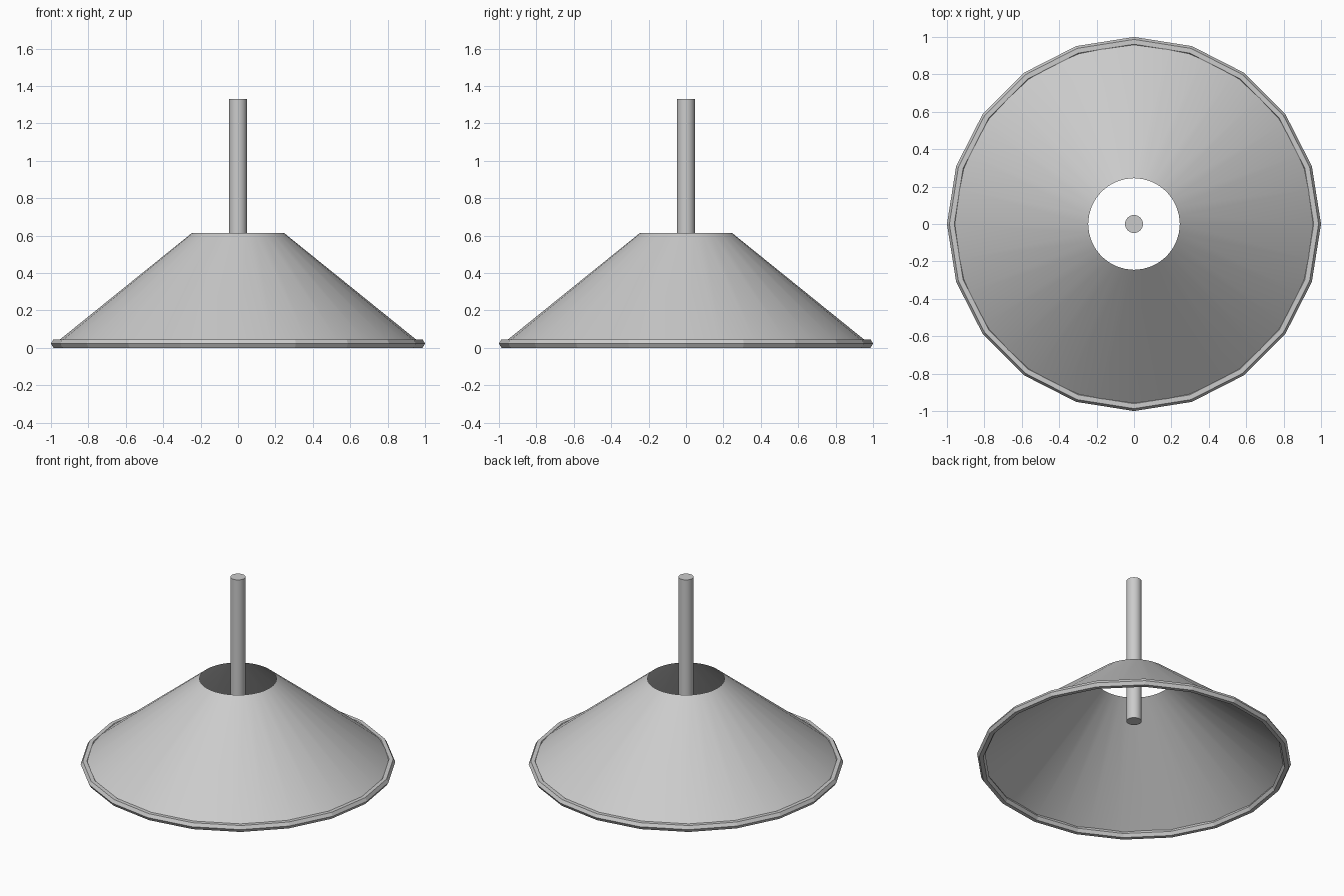
import bpy
from math import cos, sin, pi

cube = bpy.data.objects.get("Cube")
if cube:
    bpy.data.objects.remove(cube, do_unlink=True)

grey = bpy.data.materials.new("plain grey")
grey.use_nodes = True
colour = (0.6, 0.6, 0.6, 1)
grey.diffuse_color = colour
grey.node_tree.nodes["Principled BSDF"].inputs["Base Color"].default_value = colour


def revolve(name, profile, sides, closed=False, caps=False, smooth=True):
    """Spin a (radius, height) profile about the z axis."""
    verts = [(r * cos(2 * pi * i / sides), r * sin(2 * pi * i / sides), z)
             for r, z in profile for i in range(sides)]
    rings = len(profile)
    faces = []
    for k in range(rings if closed else rings - 1):
        low, high = k * sides, (k + 1) % rings * sides
        for i in range(sides):
            j = (i + 1) % sides
            faces.append((low + i, low + j, high + j, high + i))
    if caps:
        faces.append(tuple(reversed(range(sides))))
        faces.append(tuple(range((rings - 1) * sides, rings * sides)))
    mesh = bpy.data.meshes.new(name)
    mesh.from_pydata(verts, [], faces)
    mesh.materials.append(grey)
    obj = bpy.data.objects.new(name, mesh)
    bpy.context.collection.objects.link(obj)
    if smooth:
        bpy.ops.object.select_all(action="DESELECT")
        obj.select_set(True)
        bpy.context.view_layer.objects.active = obj
        bpy.ops.object.shade_smooth_by_angle(angle=pi / 6)
    return obj


# Open conical shade, a single thin sheet
revolve("shade", [(0.97, 0.03), (0.245, 0.615)], 32)

# Faceted rim ring with a hexagonal section
section = [(0.974 + 0.026 * cos(k * pi / 3), 0.0225 + 0.026 * sin(k * pi / 3))
           for k in range(6)]
revolve("rim", section, 20, closed=True, smooth=False)

# Hanging rod that reaches down inside the shade
revolve("rod", [(0.048, 0.30), (0.048, 1.33)], 32, caps=True)
